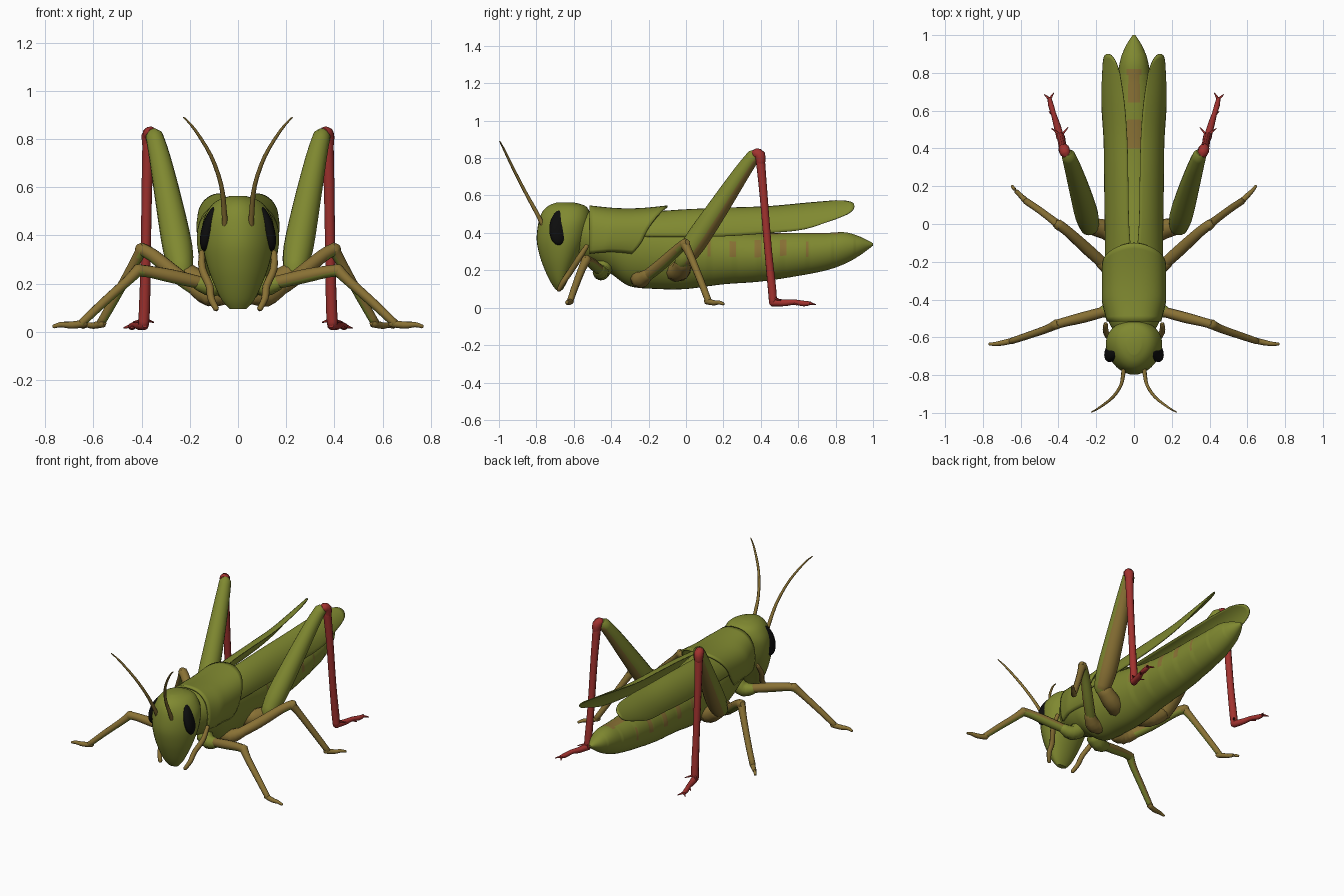
import bpy, math
from mathutils import Vector, Matrix

if "Cube" in bpy.data.objects:
    bpy.data.objects.remove(bpy.data.objects["Cube"])


def mat(name, r, g, b):
    m = bpy.data.materials.new(name)
    m.diffuse_color = (r, g, b, 1)
    m.use_nodes = True
    m.node_tree.nodes["Principled BSDF"].inputs["Base Color"].default_value = m.diffuse_color
    return m


GREEN = mat("olive green", 0.215, 0.250, 0.030)
BROWN = mat("tan brown", 0.250, 0.165, 0.035)
RED = mat("dark red", 0.36, 0.032, 0.028)
BLACK = mat("eye black", 0.004, 0.004, 0.004)


def make(name, verts, faces, mats, rule=None, angle=50):
    me = bpy.data.meshes.new(name)
    me.from_pydata([tuple(v) for v in verts], [], faces)
    me.update()
    ob = bpy.data.objects.new(name, me)
    bpy.context.collection.objects.link(ob)
    for m in mats:
        me.materials.append(m)
    bpy.ops.object.select_all(action='DESELECT')
    bpy.context.view_layer.objects.active = ob
    ob.select_set(True)
    bpy.ops.object.mode_set(mode='EDIT')
    bpy.ops.mesh.select_all(action='SELECT')
    bpy.ops.mesh.normals_make_consistent(inside=False)
    bpy.ops.object.mode_set(mode='OBJECT')
    if rule:
        for p in me.polygons:
            p.material_index = rule(p.center, p.normal)
    bpy.ops.object.shade_smooth_by_angle(angle=math.radians(angle))
    return ob


def skin(rings, cap=True):
    """Join equal closed rings into a tube."""
    n = len(rings[0])
    verts = [v for r in rings for v in r]
    faces = [(i * n + j, i * n + (j + 1) % n, (i + 1) * n + (j + 1) % n, (i + 1) * n + j)
             for i in range(len(rings) - 1) for j in range(n)]
    if cap:
        faces += [tuple(range(n)), tuple(range(len(verts) - n, len(verts)))]
    return verts, faces


def spline(rows, steps):
    """Catmull-Rom through rows of numbers."""
    out = []
    for i in range(len(rows) - 1):
        p = [rows[max(0, min(len(rows) - 1, i + k))] for k in (-1, 0, 1, 2)]
        for s in range(steps):
            t = s / steps
            out.append([b + .5 * t * (c - a + t * (2 * a - 5 * b + 4 * c - d + t * (3 * (b - c) + d - a)))
                        for a, b, c, d in zip(*p)])
    return out + [list(rows[-1])]


def limb(name, rows, mats, rule=None, n=10, steps=3):
    """Round limb through rows of (x, y, z, radius) with rounded ends."""
    rows = spline(rows, steps)
    pts = [Vector(r[:3]) for r in rows]
    rad = [r[3] for r in rows]
    d0, d1 = (pts[0] - pts[1]).normalized(), (pts[-1] - pts[-2]).normalized()
    pts = [pts[0] + d0 * rad[0] * .6] + pts + [pts[-1] + d1 * rad[-1] * .6]
    rad = [rad[0] * .55] + rad + [rad[-1] * .55]
    rings = []
    for i, p in enumerate(pts):
        d = (pts[min(i + 1, len(pts) - 1)] - pts[max(i - 1, 0)]).normalized()
        a = d.cross(Vector((.6, -.75, .1))).normalized()
        b = d.cross(a)
        rings.append([p + (a * math.cos(k * math.tau / n) + b * math.sin(k * math.tau / n)) * rad[i]
                      for k in range(n)])
    return make(name, *skin(rings), mats, rule)


# Thorax and abdomen: (y, top, bottom, half width), with shallow segment steps
body = [(-.58, .50, .26, .10), (-.5, .52, .23, .14), (-.4, .52, .18, .15), (-.3, .51, .115, .15),
        (-.15, .49, .10, .15), (0, .46, .10, .145), (.2, .42, .125, .13), (.4, .40, .14, .12),
        (.6, .40, .17, .105), (.75, .40, .20, .09), (.85, .403, .235, .075),
        (.93, .38, .28, .05), (1, .345, .332, .008)]
rings = []
for y, t, b, w in spline(body, 12):
    k = 1 + (.035 * ((y / .13) % 1) if 0 < y < .9 else 0)
    rings.append([(w * k * math.sin(a) * (1 + .06 * math.cos(a)), y,
                   (t + b) / 2 + (t - b) / 2 * math.cos(a))
                  for a in [i * math.tau / 40 for i in range(40)]])


def body_marks(c, n):
    if n.z > .6 and abs(c.x) < .035 and (.4 < c.y < .56 or .64 < c.y < .82):
        return 1
    if .27 < c.z < .36 and any(abs(c.y - s) < .012 for s in (.12, .25, .38, .52, .65)):
        return 1
    return 0


make("thorax_and_abdomen", *skin(rings), [GREEN, BROWN], body_marks)

# Head: (z, front y, back y, half width), narrower toward the face
head = [(.095, -.695, -.66, .035), (.13, -.72, -.64, .065), (.19, -.75, -.61, .095),
        (.27, -.78, -.57, .125), (.36, -.798, -.53, .145), (.45, -.79, -.51, .145),
        (.51, -.77, -.515, .12), (.545, -.735, -.54, .085), (.563, -.69, -.60, .035)]
rings = []
for z, f, b, w in spline(head, 4):
    rings.append([(w * math.sin(a) * (1 + .16 * math.cos(a)), (f + b) / 2 + (b - f) / 2 * math.cos(a), z)
                  for a in [i * math.tau / 32 for i in range(32)]])
make("head", *skin(rings), [GREEN])

# Saddle-shaped neck shield with rounded rear edge
verts, faces, NU, NV = [], [], 14, 28
for i in range(NU + 1):
    u = i / NU
    for j in range(NV + 1):
        a = math.radians(-122 + 244 * j / NV)
        s, c = math.sin(a), math.cos(a)
        back = -.1 - .19 * (abs(a) / 2.13) ** 1.5
        y = -.515 + (back + .515) * u
        w = .145 + .025 * min(1, u * 3)
        top = .547 - .016 * math.sin(u * math.pi)
        x = w * math.copysign(abs(s) ** .85, s)
        z = .385 + (top - .385) * math.copysign(abs(c) ** .8, c)
        verts.append((x, y, z))
        if i < NU and j < NV:
            k = i * (NV + 1) + j
            faces.append((k, k + 1, k + NV + 2, k + NV + 1))
ob = make("neck_shield", verts, faces, [GREEN])
md = ob.modifiers.new("thickness", 'SOLIDIFY')
md.thickness = .012

# Folded wings: (y, inner x, inner z, outer x, outer z)
wing = [(-.25, .005, .505, .150, .38), (0, .025, .522, .152, .378), (.25, .03, .532, .155, .382),
        (.5, .035, .540, .158, .398), (.72, .05, .558, .17, .42), (.9, .075, .572, .165, .475)]
for sx, side in ((1, "left"), (-1, "right")):
    rows = spline(wing, 5)
    verts, faces, NV = [], [], 12
    for i, (y, xi, zi, xo, zo) in enumerate(rows):
        for j in range(NV + 1):
            v = j / NV
            end = .9 - .1 * abs(2 * v - 1) ** 2.5
            yy = -.25 + (y + .25) * (end + .25) / 1.15
            a = v * math.pi / 2
            verts.append((sx * (xi + (xo - xi) * math.sin(a)), yy, zo + (zi - zo) * math.cos(a)))
            if i < len(rows) - 1 and j < NV:
                k = i * (NV + 1) + j
                faces.append((k, k + 1, k + NV + 2, k + NV + 1))
    ob = make(side + "_wing", verts, faces, [GREEN])
    md = ob.modifiers.new("thickness", 'SOLIDIFY')
    md.thickness = .006
    md.offset = 0


def under_green(c, n):
    return 1 if n.z < -.45 else 0


def hind_brown(c, n):
    return 1 if n.z < -.3 and n.y > .2 else 0


for sx, side in ((1, "left"), (-1, "right")):
    def part(name, rows, mats, rule=None, **kw):
        return limb(side + "_" + name, [(sx * x, y, z, r) for x, y, z, r in rows], mats, rule, **kw)

    # Eye
    bpy.ops.mesh.primitive_uv_sphere_add(segments=24, ring_count=16, radius=1)
    eye = bpy.context.object
    eye.name = side + "_eye"
    eye.data.transform(Matrix.Translation((sx * .112, -.672, .43)) @
                       Matrix.Rotation(-sx * math.radians(15), 4, 'Y') @
                       Matrix.Rotation(sx * math.radians(18), 4, 'Z') @
                       Matrix.Rotation(math.radians(-8), 4, 'X') @
                       Matrix.Diagonal((.034, .06, .1, 1)))
    eye.data.materials.append(BLACK)
    bpy.ops.object.shade_smooth()

    # Antenna and mouth feeler
    part("antenna", [(.053, -.755, .42, .012), (.058, -.80, .51, .011), (.07, -.855, .61, .009),
                     (.112, -.917, .73, .008), (.18, -.97, .84, .006), (.225, -.996, .89, .003)],
         [BROWN], n=8)
    part("mouth_feeler", [(.15, -.53, .33, .012), (.148, -.575, .26, .016), (.118, -.62, .19, .016),
                          (.112, -.655, .14, .015), (.09, -.68, .095, .012)], [BROWN], n=8)

    # Front leg
    part("front_hip", [(.06, -.44, .22, .05), (.11, -.455, .19, .045), (.17, -.465, .205, .03)], [GREEN])
    part("front_thigh", [(.14, -.46, .20, .027), (.27, -.495, .23, .029), (.37, -.52, .25, .025),
                         (.42, -.535, .255, .026)], [BROWN, GREEN], under_green)
    part("front_shin", [(.41, -.53, .26, .026), (.46, -.555, .21, .021), (.56, -.59, .12, .019),
                        (.65, -.62, .035, .017)], [BROWN, GREEN], under_green)
    part("front_foot", [(.635, -.615, .035, .016), (.69, -.628, .028, .015), (.735, -.635, .03, .011),
                        (.765, -.635, .022, .008)], [BROWN])

    # Middle leg
    part("middle_hip", [(.07, -.25, .16, .05), (.12, -.24, .15, .045), (.18, -.2, .18, .03)], [BROWN])
    part("middle_thigh", [(.14, -.23, .155, .03), (.24, -.14, .225, .032), (.35, -.04, .315, .028),
                          (.405, 0, .345, .027)], [BROWN, GREEN], under_green)
    part("middle_shin", [(.395, -.01, .345, .027), (.43, .02, .285, .021), (.51, .08, .14, .019),
                         (.57, .12, .035, .018)], [BROWN, GREEN], under_green)
    part("middle_foot", [(.56, .11, .035, .017), (.6, .15, .026, .014), (.625, .175, .028, .011),
                         (.645, .2, .02, .008)], [BROWN])

    # Jumping leg
    part("hind_hip", [(.08, -.06, .2, .06), (.15, -.03, .2, .055), (.23, -.01, .25, .045)], [BROWN])
    part("hind_thigh", [(.235, -.02, .25, .048), (.25, .045, .345, .062), (.285, .17, .53, .056),
                        (.325, .30, .725, .044), (.348, .365, .815, .036)], [GREEN, BROWN],
         hind_brown, n=16)
    part("hind_knee", [(.362, .372, .825, .028), (.37, .395, .815, .03), (.373, .4, .77, .024)], [RED])
    part("hind_shin", [(.37, .395, .82, .026), (.378, .415, .6, .022), (.383, .44, .3, .021),
                       (.388, .46, .1, .023), (.392, .465, .03, .022)], [RED])
    part("hind_foot", [(.39, .46, .028, .021), (.41, .53, .026, .018), (.425, .58, .03, .014),
                       (.44, .63, .022, .015), (.447, .665, .024, .01)], [RED])
    # Spurs and claws
    for k, (x, y, z, dx, dy, dz) in enumerate([(.39, .47, .05, .045, .035, -.01), (.385, .47, .05, -.035, .04, -.01),
                                               (.42, .57, .025, .03, .025, -.01), (.446, .66, .024, .028, .025, -.008),
                                               (.446, .66, .024, -.02, .033, -.008)]):
        part("hind_spur_%d" % (k + 1), [(x, y, z, .009), (x + dx, y + dy, z + dz, .003)], [RED], n=6, steps=1)
